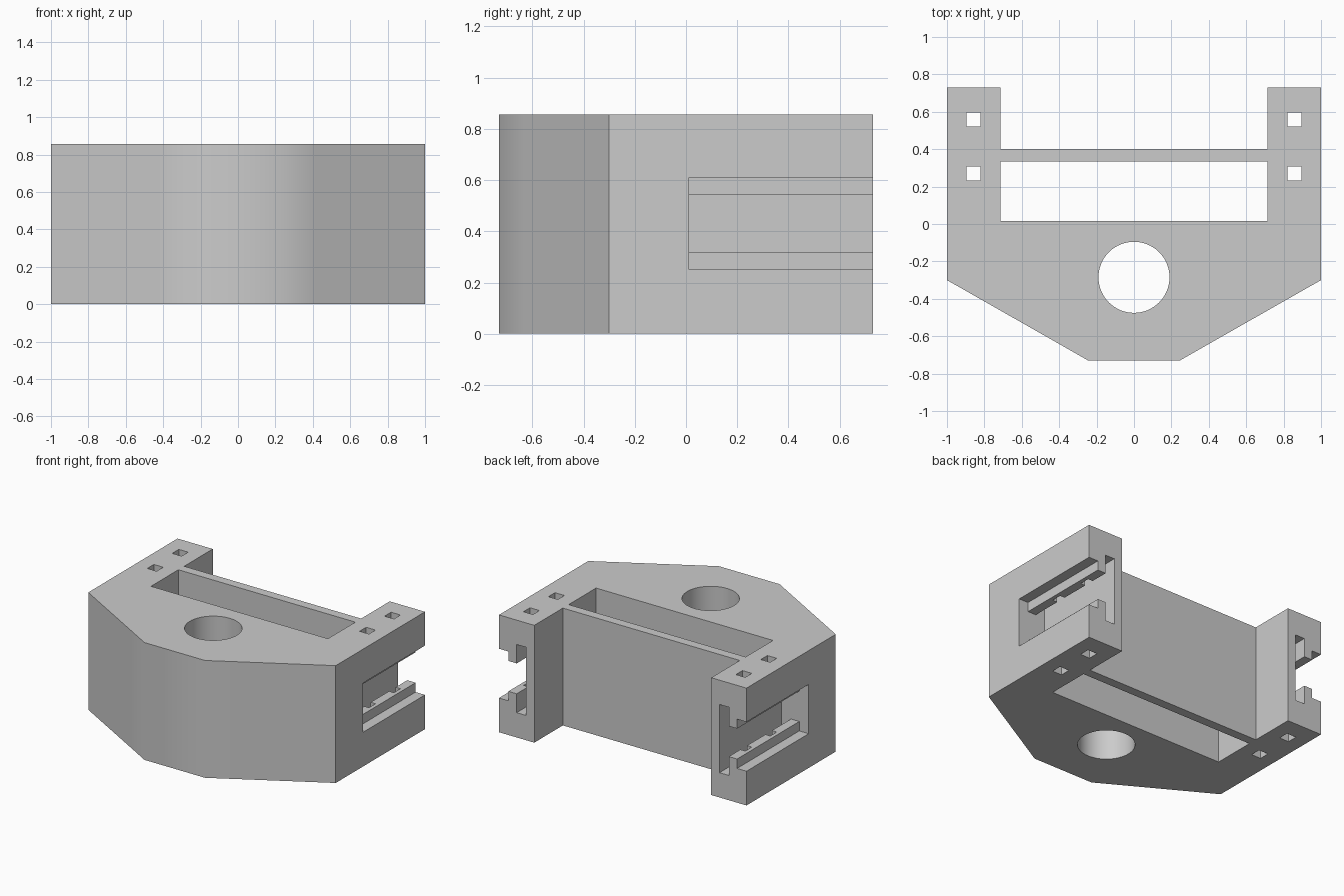
import bpy, bmesh, math

cube = bpy.data.objects.get("Cube")
if cube:
    bpy.data.objects.remove(cube, do_unlink=True)

HEIGHT = 0.857

grey = bpy.data.materials.new("plain grey")
grey.use_nodes = True
colour = (0.6, 0.6, 0.6, 1)
grey.diffuse_color = colour
grey.node_tree.nodes["Principled BSDF"].inputs["Base Color"].default_value = colour


def prism(name, profile, start, end, along="z"):
    """Extrude a closed profile, (x, y) along z or (x, z) along y."""
    bm = bmesh.new()
    place = (lambda a, b, t: (a, b, t)) if along == "z" else (lambda a, b, t: (a, t, b))
    lower = [bm.verts.new(place(a, b, start)) for a, b in profile]
    upper = [bm.verts.new(place(a, b, end)) for a, b in profile]
    bm.faces.new(lower)
    bm.faces.new(upper)
    n = len(profile)
    for i in range(n):
        j = (i + 1) % n
        bm.faces.new((lower[i], lower[j], upper[j], upper[i]))
    bmesh.ops.recalc_face_normals(bm, faces=bm.faces)
    mesh = bpy.data.meshes.new(name)
    bm.to_mesh(mesh)
    bm.free()
    mesh.materials.append(grey)
    obj = bpy.data.objects.new(name, mesh)
    bpy.context.collection.objects.link(obj)
    return obj


def rect(x0, x1, y0, y1):
    return [(x0, y0), (x1, y0), (x1, y1), (x0, y1)]


def cut(target, cutter):
    """Subtract the cutter from the target, then discard it."""
    cutter.hide_render = True
    mod = target.modifiers.new("cut", "BOOLEAN")
    mod.operation = "DIFFERENCE"
    mod.solver = "EXACT"
    mod.object = cutter
    bpy.context.view_layer.objects.active = target
    bpy.ops.object.modifier_apply(modifier=mod.name)
    bpy.data.objects.remove(cutter, do_unlink=True)


# Body: tapered front, two arms and a rear crossbar
half = [(0.245, -0.73), (0.42, -0.63), (1, -0.3), (1, 0.73), (0.715, 0.73), (0.715, 0.4)]
outline = half + [(-x, y) for x, y in reversed(half)]
body = prism("bracket_body", outline, 0, HEIGHT)

# Long window behind the front block
cut(body, prism("window_cutter", rect(-0.715, 0.715, 0.017, 0.333), -0.1, 1))

# Round bore
circle = [(0.19 * math.cos(math.tau * i / 64), -0.285 + 0.19 * math.sin(math.tau * i / 64))
          for i in range(64)]
cut(body, prism("bore_cutter", circle, -0.1, 1))

# Stepped side channels, open at the back, and square pin holes through each arm
middle = 0.43
step = [(1.1, 0.18), (0.924, 0.18), (0.924, 0.111), (0.857, 0.111),
        (0.857, 0.249), (0.782, 0.249)]
channel = [(x, middle + h) for x, h in step] + [(x, middle - h) for x, h in reversed(step)]
for side in (1, -1):
    cut(body, prism("channel_cutter", [(side * x, z) for x, z in channel], 0.012, 0.9, "y"))
    for y in (0.27, 0.558):
        hole = rect(side * 0.82, side * 0.896, y - 0.038, y + 0.038)
        cut(body, prism("pin_hole_cutter", hole, -0.1, 1))

# Smooth bore and front bevels, sharp elsewhere
bpy.ops.object.select_all(action="DESELECT")
body.select_set(True)
bpy.context.view_layer.objects.active = body
bpy.ops.object.shade_smooth_by_angle(angle=math.radians(32))
